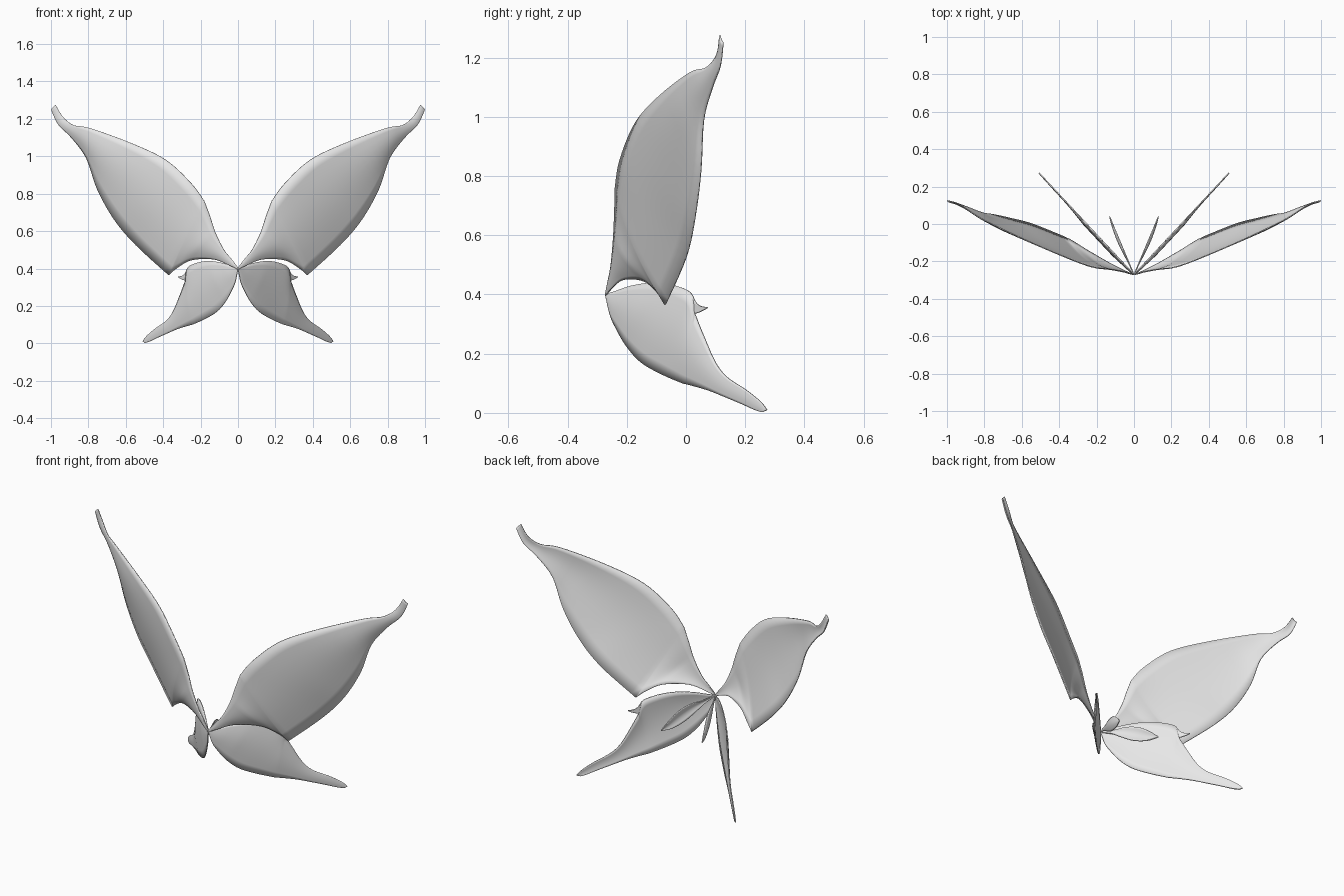
import bpy, bmesh, math
from mathutils import Vector

if "Cube" in bpy.data.objects:
    bpy.data.objects.remove(bpy.data.objects["Cube"])

grey = bpy.data.materials.new("soft_grey")
grey.diffuse_color = (0.8, 0.8, 0.8, 1)
grey.use_nodes = True
grey.node_tree.nodes["Principled BSDF"].inputs["Base Color"].default_value = grey.diffuse_color


def spline(pts, breaks=(), steps=5):
    """Smooth curve through pts, with sharp corners at the break indices."""
    out = []
    for i in range(len(pts) - 1):
        b, c = pts[i], pts[i + 1]
        a = pts[i - 1] if i > 0 and i not in breaks else b
        d = pts[i + 2] if i + 2 < len(pts) and i + 1 not in breaks else c
        for k in range(steps):
            t = k / steps
            out.append(b + (c - a) * (t / 2)
                       + (a * 2 - b * 5 + c * 4 - d) * (t * t / 2)
                       + (b * 3 - a - c * 3 + d) * (t ** 3 / 2))
    return out + [pts[-1]]


def membrane(bm, rows, breaks, bulge, across=8):
    """Sheet stretched between two rails, given as pairs of points."""
    r1 = spline([Vector(a) for a, b in rows], breaks)
    r2 = spline([Vector(b) for a, b in rows], breaks)
    grid = []
    for a, b in zip(r1, r2):
        w = min(1, (b - a).length / 0.25)
        grid.append([bm.verts.new(a.lerp(b, j / across)
                     + Vector(bulge) * w * math.sin(math.pi * j / across))
                     for j in range(across + 1)])
    for g, h in zip(grid, grid[1:]):
        for j in range(across):
            bm.faces.new((g[j], g[j + 1], h[j + 1], h[j]))


def wing_pair(name, sheets, thickness):
    bm = bmesh.new()
    for rows, breaks, bulge in sheets:
        membrane(bm, rows, breaks, bulge)
    bmesh.ops.remove_doubles(bm, verts=bm.verts, dist=0.0005)
    bmesh.ops.recalc_face_normals(bm, faces=bm.faces)
    me = bpy.data.meshes.new(name)
    bm.to_mesh(me)
    bm.free()
    me.materials.append(grey)
    ob = bpy.data.objects.new(name, me)
    bpy.context.collection.objects.link(ob)
    sol = ob.modifiers.new("thickness", 'SOLIDIFY')
    sol.thickness, sol.offset = thickness, 0
    mir = ob.modifiers.new("mirror", 'MIRROR')
    mir.use_mirror_merge = False
    bpy.ops.object.select_all(action='DESELECT')
    ob.select_set(True)
    bpy.context.view_layer.objects.active = ob
    bpy.ops.object.shade_smooth_by_angle(angle=math.radians(50))


def on_plane(rows, slope):
    """Lift (y, z) pairs onto an upright plane through the wing root."""
    return [[((y + 0.27) * slope, y, z) for y, z in row] for row in rows]


# Upper wings: leading edge and trailing edge, with a corner at the lower lobe
upper = [
    ((0, -.27, .405), (0, -.27, .395)),
    ((.03, -.262, .445), (.04, -.255, .415)),
    ((.075, -.252, .50), (.13, -.21, .45)),
    ((.12, -.244, .59), (.25, -.14, .445)),
    ((.15, -.24, .68), (.33, -.09, .40)),
    ((.18, -.238, .76), (.37, -.07, .365)),
    ((.25, -.222, .855), (.545, 0, .525)),
    ((.385, -.17, .98), (.66, .03, .66)),
    ((.57, -.09, 1.07), (.75, .05, .82)),
    ((.79, .015, 1.15), (.81, .06, .99)),
    ((.88, .07, 1.167), (.89, .09, 1.10)),
    ((.935, .105, 1.21), (.96, .115, 1.17)),
    ((.975, .115, 1.275), (.998, .125, 1.25)),
]
wing_pair("upper_wings", [(upper, (5,), (.008, -.02, 0))], 0.006)

# Lower wings: upper edge and lower edge, plus the small hook on the outer edge
lower = [
    ((-.27, .402), (-.27, .395)),
    ((-.24, .41), (-.255, .33)),
    ((-.18, .43), (-.235, .285)),
    ((-.10, .44), (-.20, .225)),
    ((-.03, .428), (-.15, .17)),
    ((.02, .40), (-.08, .13)),
    ((.03, .335), (-.01, .10)),
    ((.06, .26), (.03, .09)),
    ((.10, .17), (.08, .075)),
    ((.14, .12), (.13, .055)),
    ((.20, .08), (.19, .03)),
    ((.25, .04), (.235, .01)),
    ((.274, .01), (.26, .003)),
]
hook = [
    ((.02, .40), (.03, .335)),
    ((.034, .372), (.037, .337)),
    ((.052, .36), (.052, .343)),
    ((.072, .358), (.07, .353)),
]
wing_pair("lower_wings", [
    (on_plane(lower, 1 / 1.07), (6,), (.01, -.01, 0)),
    (on_plane(hook, 1 / 1.07), (), (0, 0, 0)),
], 0.006)

# Small inner leaf wings behind the root
leaf = [
    ((-.27, .402), (-.27, .395)),
    ((-.20, .39), (-.21, .37)),
    ((-.13, .388), (-.15, .33)),
    ((-.06, .365), (-.09, .295)),
    ((0, .32), (-.02, .275)),
    ((.04, .282), (.038, .278)),
]
wing_pair("inner_leaf_wings", [(on_plane(leaf, .42), (), (.035, -.015, 0))], 0.005)
